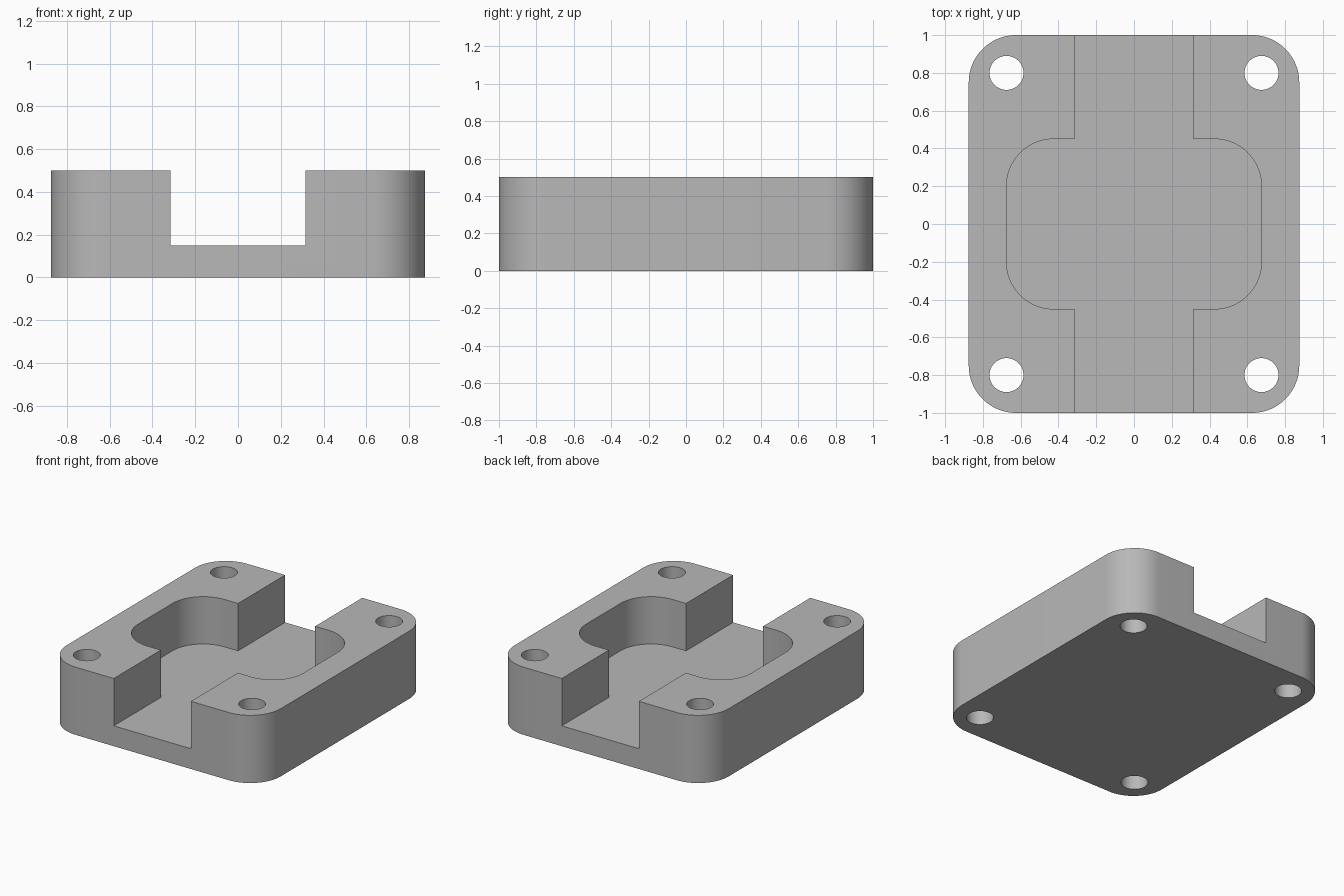
import bpy, bmesh
from math import pi, cos, sin

HALF_W, HALF_L, HEIGHT, FLOOR = 0.875, 1.0, 0.5, 0.15
HOLE_X, HOLE_Y, HOLE_R = 0.675, 0.8, 0.09
POCKET_X, POCKET_Y, SLOT_X = 0.675, 0.45, 0.315
RADIUS = 0.25

cube = bpy.data.objects.get("Cube")
if cube:
    bpy.data.objects.remove(cube, do_unlink=True)

grey = bpy.data.materials.new("plain grey")
grey.use_nodes = True
colour = (0.48, 0.48, 0.48, 1)
grey.diffuse_color = colour
grey.node_tree.nodes["Principled BSDF"].inputs["Base Color"].default_value = colour


def arc(cx, cy, r, start, end, steps):
    return [(cx + r * cos(start + (end - start) * i / steps),
             cy + r * sin(start + (end - start) * i / steps))
            for i in range(steps + 1)]


def four_way(quarter):
    """Mirror a first-quadrant outline, running from +x to +y, into a loop."""
    right = [(x, -y) for x, y in reversed(quarter)] + quarter
    return right + [(-x, y) for x, y in reversed(right)]


def prism(name, outline, z0, z1):
    bm = bmesh.new()
    base = bm.faces.new([bm.verts.new((x, y, z0)) for x, y in outline])
    top = bmesh.ops.extrude_face_region(bm, geom=[base])["geom"]
    bmesh.ops.translate(bm, vec=(0, 0, z1 - z0),
                        verts=[v for v in top if isinstance(v, bmesh.types.BMVert)])
    bmesh.ops.recalc_face_normals(bm, faces=bm.faces)
    mesh = bpy.data.meshes.new(name)
    bm.to_mesh(mesh)
    bm.free()
    mesh.materials.append(grey)
    ob = bpy.data.objects.new(name, mesh)
    bpy.context.collection.objects.link(ob)
    return ob


# Rounded block
corner = arc(HALF_W - RADIUS, HALF_L - RADIUS, RADIUS, 0, pi / 2, 20)
body = prism("rounded_housing", four_way(corner), 0, HEIGHT)

# Rounded pocket joined to the open slot that runs front to back
pocket = arc(POCKET_X - RADIUS, POCKET_Y - RADIUS, RADIUS, 0, pi / 2, 20)
pocket += [(SLOT_X, POCKET_Y), (SLOT_X, HALF_L + 0.1)]
cutters = [prism("pocket_cutter", four_way(pocket), FLOOR, HEIGHT + 0.1)]

# Corner screw holes
for sx in (-1, 1):
    for sy in (-1, 1):
        ring = arc(sx * HOLE_X, sy * HOLE_Y, HOLE_R, 0, 2 * pi, 48)[:-1]
        cutters.append(prism("screw_hole_cutter", ring, -0.1, HEIGHT + 0.1))

for cutter in cutters:
    cutter.hide_render = True
    mod = body.modifiers.new(cutter.name, "BOOLEAN")
    mod.operation, mod.solver, mod.object = "DIFFERENCE", "EXACT", cutter

# Bake the cuts and drop the cutters
bpy.context.view_layer.update()
graph = bpy.context.evaluated_depsgraph_get()
cut_mesh = bpy.data.meshes.new_from_object(body.evaluated_get(graph))
body.modifiers.clear()
body.data = cut_mesh
for cutter in cutters:
    bpy.data.objects.remove(cutter, do_unlink=True)

bpy.ops.object.select_all(action="DESELECT")
body.select_set(True)
bpy.context.view_layer.objects.active = body
bpy.ops.object.shade_smooth_by_angle(angle=pi / 6)
